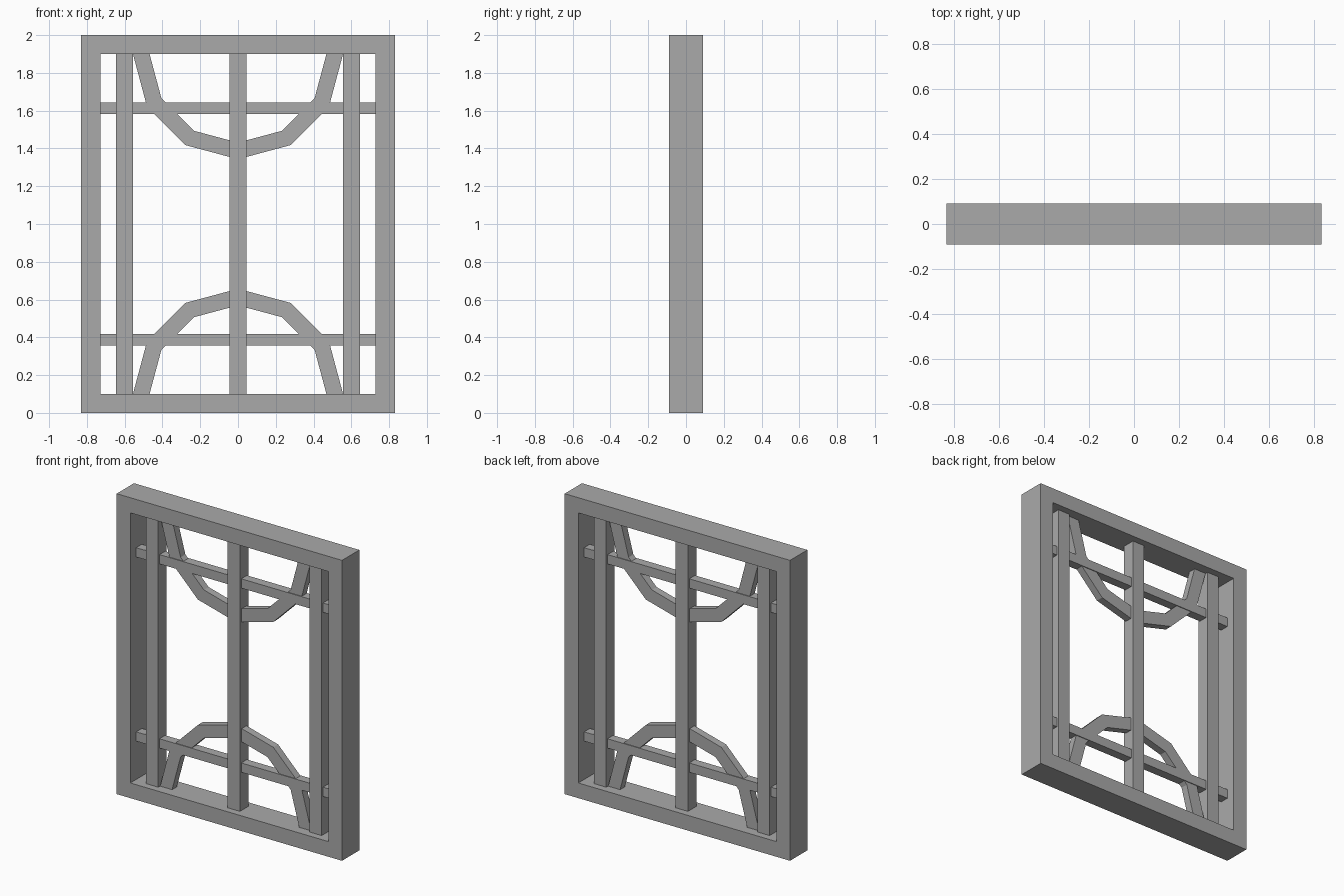
import bpy
import math

cube = bpy.data.objects.get("Cube")
if cube:
    bpy.data.objects.remove(cube, do_unlink=True)

grey = bpy.data.materials.new("plain_grey")
grey.use_nodes = True
colour = (0.4, 0.4, 0.4, 1)
grey.diffuse_color = colour
grey.node_tree.nodes["Principled BSDF"].inputs["Base Color"].default_value = colour

W, H, RIM = 0.83, 2.0, 0.101      # half width, height, border thickness
IN = W - RIM


def extruded(name, points, faces, half_depth):
    """Solid made from flat x-z polygons, centred on y = 0."""
    mesh = bpy.data.meshes.new(name)
    n = len(points)
    verts = [(x, y, z) for y in (-half_depth, half_depth) for x, z in points]
    polys = [list(f) for f in faces] + [[i + n for i in reversed(f)] for f in faces]
    # Side walls go on every edge used by only one polygon
    edges = [(f[i - 1], f[i]) for f in faces for i in range(len(f))]
    polys += [[b, a, a + n, b + n] for a, b in edges if (b, a) not in edges]
    mesh.from_pydata(verts, [], polys)
    mesh.materials.append(grey)
    obj = bpy.data.objects.new(name, mesh)
    bpy.context.collection.objects.link(obj)
    return obj


def bar(name, x0, x1, z0, z1, half_depth):
    pts = [(x0, z0), (x1, z0), (x1, z1), (x0, z1)]
    return extruded(name, pts, [(0, 1, 2, 3)], half_depth)


def ring_strip(outer, inner, closed):
    """Quads joining two matching outlines."""
    n = len(outer)
    count = n if closed else n - 1
    faces = [(i, (i + 1) % n, n + (i + 1) % n, n + i) for i in range(count)]
    return outer + inner, faces


# Outer frame
def rectangle(w, z0, z1):
    return [(-w, z0), (w, z0), (w, z1), (-w, z1)]


extruded("outer_frame", *ring_strip(rectangle(W, 0, H),
                                    rectangle(IN, RIM, H - RIM), True), 0.091)

# Upright bars
for name, x in (("right_upright", -0.602), ("centre_upright", 0), ("left_upright", 0.602)):
    bar(name, x - 0.045, x + 0.045, RIM, H - RIM, 0.044)

# Cross bars
for name, z in (("lower_cross_bar", 0.387), ("upper_cross_bar", H - 0.387)):
    bar(name, -IN, IN, z - 0.031, z + 0.031, 0.03)


# Faceted half-ring arches, the upper one turned upside down
def half_ring(radius, z, start):
    angles = [math.radians(start + 30 * i) for i in range(7)]
    return [(radius * math.cos(a), z + radius * math.sin(a)) for a in angles]


for name, z, start in (("lower_arch", RIM, 0), ("upper_arch", H - RIM, 180)):
    extruded(name, *ring_strip(half_ring(0.556, z, start),
                               half_ring(0.468, z, start), False), 0.025)
